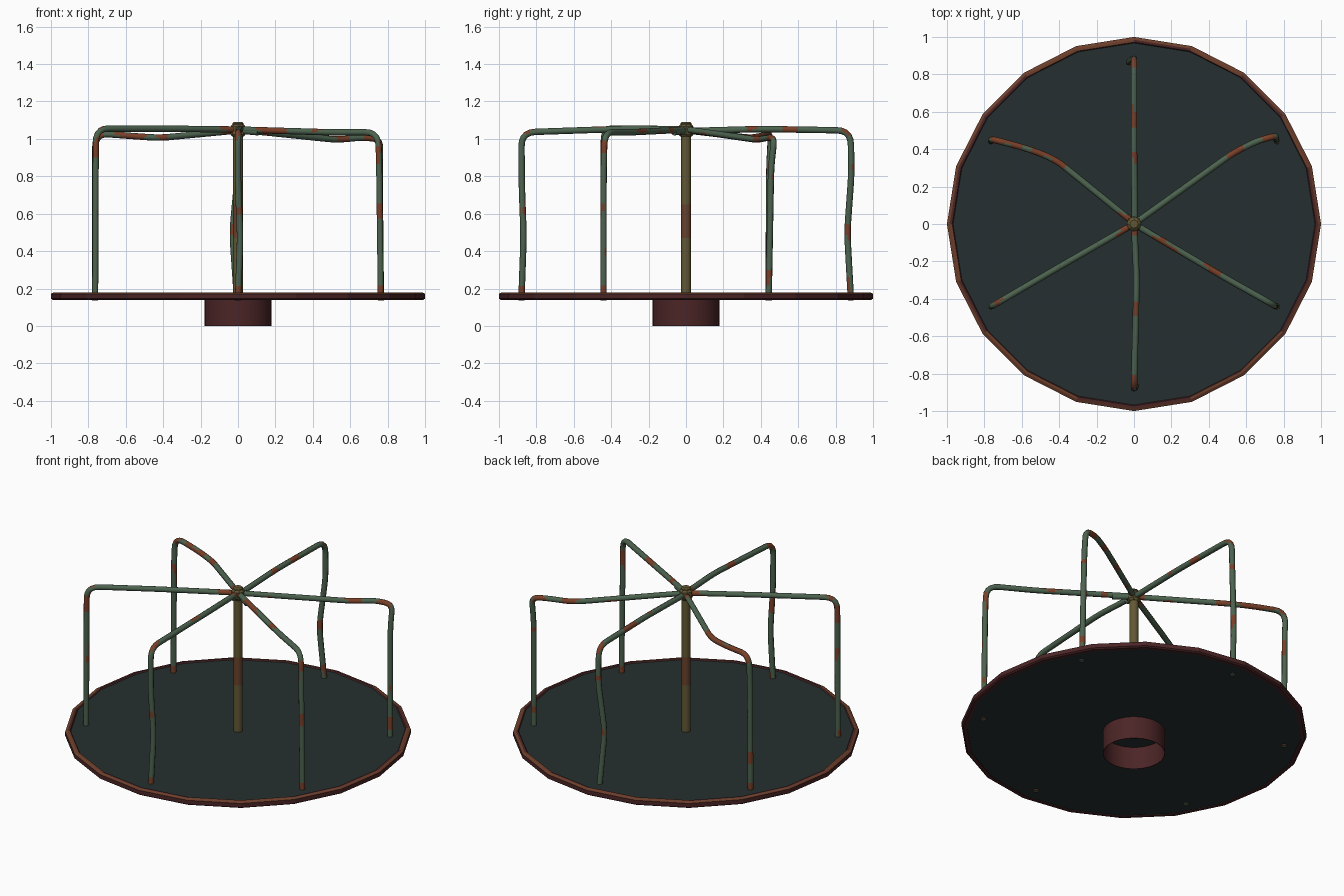
import bpy, bmesh, math
from mathutils import Vector, noise

if "Cube" in bpy.data.objects:
    bpy.data.objects.remove(bpy.data.objects["Cube"])


def material(name, rgb):
    m = bpy.data.materials.new(name)
    m.diffuse_color = (*rgb, 1)
    m.use_nodes = True
    m.node_tree.nodes["Principled BSDF"].inputs["Base Color"].default_value = m.diffuse_color
    return m


DECK = material("dark teal deck", (0.018, 0.028, 0.029))
RED = material("dark red brown", (0.071, 0.018, 0.019))
EDGE = material("worn edge rust", (0.150, 0.048, 0.024))
GREEN = material("faded green paint", (0.074, 0.125, 0.078))
RUST = material("orange rust", (0.190, 0.050, 0.021))
OLIVE = material("olive metal", (0.125, 0.098, 0.033))
POST_RUST = material("brown post rust", (0.140, 0.055, 0.024))


def finish(bm, name, mats, smooth=None):
    bmesh.ops.recalc_face_normals(bm, faces=bm.faces)
    me = bpy.data.meshes.new(name)
    bm.to_mesh(me)
    bm.free()
    ob = bpy.data.objects.new(name, me)
    bpy.context.collection.objects.link(ob)
    for m in mats:
        me.materials.append(m)
    if smooth:
        bpy.ops.object.select_all(action='DESELECT')
        ob.select_set(True)
        bpy.context.view_layer.objects.active = ob
        bpy.ops.object.shade_smooth_by_angle(angle=math.radians(smooth))
    return ob


def lathe(name, profile, n, mats, closed=False, cap=False, rule=None, smooth=None):
    bm = bmesh.new()
    rings = [[bm.verts.new((r * math.cos(2 * math.pi * k / n),
                            r * math.sin(2 * math.pi * k / n), z))
              for k in range(n)] for r, z in profile]
    count = len(rings) if closed else len(rings) - 1
    for i in range(count):
        a, b = rings[i], rings[(i + 1) % len(rings)]
        for k in range(n):
            f = bm.faces.new((a[k], a[(k + 1) % n], b[(k + 1) % n], b[k]))
            if rule:
                f.material_index = rule(i, f.calc_center_median())
    if cap:
        bm.faces.new(rings[0])
        bm.faces.new(rings[-1])
    return finish(bm, name, mats, smooth)


def rounded(points, radius):
    """Round the corners of a path, then split it into short steps."""
    out = [points[0]]
    for p, q, s in zip(points, points[1:], points[2:]):
        a, b = p - q, s - q
        r = min(radius, a.length * 0.45, b.length * 0.45)
        a, b = q + a.normalized() * r, q + b.normalized() * r
        for i in range(6):
            t = i / 5
            out.append(a * (1 - t) ** 2 + q * 2 * t * (1 - t) + b * t * t)
    out.append(points[-1])
    fine = [out[0]]
    for p, q in zip(out, out[1:]):
        steps = max(1, round((q - p).length / 0.04))
        fine += [p.lerp(q, i / steps) for i in range(1, steps + 1)]
    return fine


def rust_rule(c):
    """Rust at the bend, foot and hub end, and in scattered patches."""
    r = math.hypot(c.x, c.y)
    amount = noise.noise(Vector((c.x * 9, c.y * 9, c.z * 9)))
    if (r > 0.80 and c.z > 0.97) or c.z < 0.28 or r < 0.08:
        amount += 0.22
    return 1 if amount > 0.27 else 0


def pipe(name, points, radius=0.017, n=8):
    path = rounded([Vector(p) for p in points], 0.075)
    bm = bmesh.new()
    rings = []
    tangent = (path[1] - path[0]).normalized()
    side = tangent.cross(Vector((0, 0, 1))).normalized()
    for i, p in enumerate(path):
        new = (path[min(i + 1, len(path) - 1)] - path[max(i - 1, 0)]).normalized()
        side = tangent.rotation_difference(new) @ side
        tangent = new
        up = tangent.cross(side)
        rings.append([bm.verts.new(p + radius * (side * math.cos(2 * math.pi * k / n)
                                                 + up * math.sin(2 * math.pi * k / n)))
                      for k in range(n)])
    for a, b in zip(rings, rings[1:]):
        for k in range(n):
            f = bm.faces.new((a[k], a[(k + 1) % n], b[(k + 1) % n], b[k]))
            f.material_index = rust_rule(f.calc_center_median())
    bm.faces.new(rings[0])
    bm.faces.new(rings[-1])
    return finish(bm, name, [GREEN, RUST], 50)


# Open base ring
lathe("base_ring", [(0.180, 0.15), (0.180, 0), (0.177, 0), (0.177, 0.15)], 32, [RED],
      closed=True, smooth=40)

# Twenty-sided deck and its raised rim with a worn outer edge
lathe("deck", [(0.972, 0.143), (0.972, 0.173)], 20, [DECK], cap=True)
lathe("deck_rim",
      [(0.966, 0.171), (0.972, 0.180), (0.985, 0.180), (1.0, 0.172),
       (1.0, 0.146), (0.990, 0.139), (0.970, 0.139)], 20, [RED, EDGE], closed=True,
      rule=lambda i, c: 1 if i == 2 or (i == 1 and noise.noise(c * 4) > 0.1) else 0)

# Centre post with a rusty middle
lathe("centre_post", [(0.027, z) for z in (0.17, 0.30, 0.47, 0.65, 0.85, 1.05)], 12,
      [OLIVE, POST_RUST], cap=True, smooth=40,
      rule=lambda i, c: 1 if i == 2 or (i in (1, 3) and noise.noise(c * 30) > 0.3) else 0)

# Hub collar and cap
lathe("hub_collar", [(0.030, 1.012), (0.040, 1.024), (0.040, 1.066), (0.030, 1.078)], 8,
      [OLIVE], cap=True)
lathe("hub_cap", [(0.030, 1.07), (0.030, 1.083), (0.022, 1.09)], 8, [OLIVE], cap=True)

# Six bent handrails, each running from the hub to its foot in the deck
B = 0.137
rails = {
    "back_rail": [(0.005, -0.06, 1.04), (0, 0.4, 1.053), (0, 0.88, 1.045),
                  (0, 0.885, 0.82), (-0.03, 0.862, 0.5), (-0.005, 0.882, B)],
    "front_rail": [(0, 0.02, 1.05), (0.014, -0.3, 1.055), (0, -0.88, 1.035),
                   (0, -0.878, 0.75), (0.012, -0.868, 0.48), (0, -0.88, B)],
    "back_right_rail": [(0, 0, 1.05), (0.53, 0.38, 0.995), (0.66, 0.445, 1.008),
                        (0.76, 0.472, 1.0), (0.757, 0.455, 0.85), (0.764, 0.442, B)],
    "back_left_rail": [(0.11, -0.065, 1.035), (0, 0.005, 1.045), (-0.42, 0.345, 1.005),
                       (-0.56, 0.40, 1.015), (-0.763, 0.455, 1.03),
                       (-0.764, 0.445, 0.85), (-0.764, 0.441, B)],
    "front_right_rail": [(0, 0, 1.05), (0.5, -0.295, 1.035), (0.75, -0.435, 1.035),
                         (0.755, -0.44, 0.85), (0.764, -0.441, B)],
    "front_left_rail": [(0, 0, 1.05), (-0.4, -0.23, 1.055), (-0.76, -0.44, 1.055),
                        (-0.764, -0.441, B)],
}
for rail, pts in rails.items():
    pipe(rail, pts)
